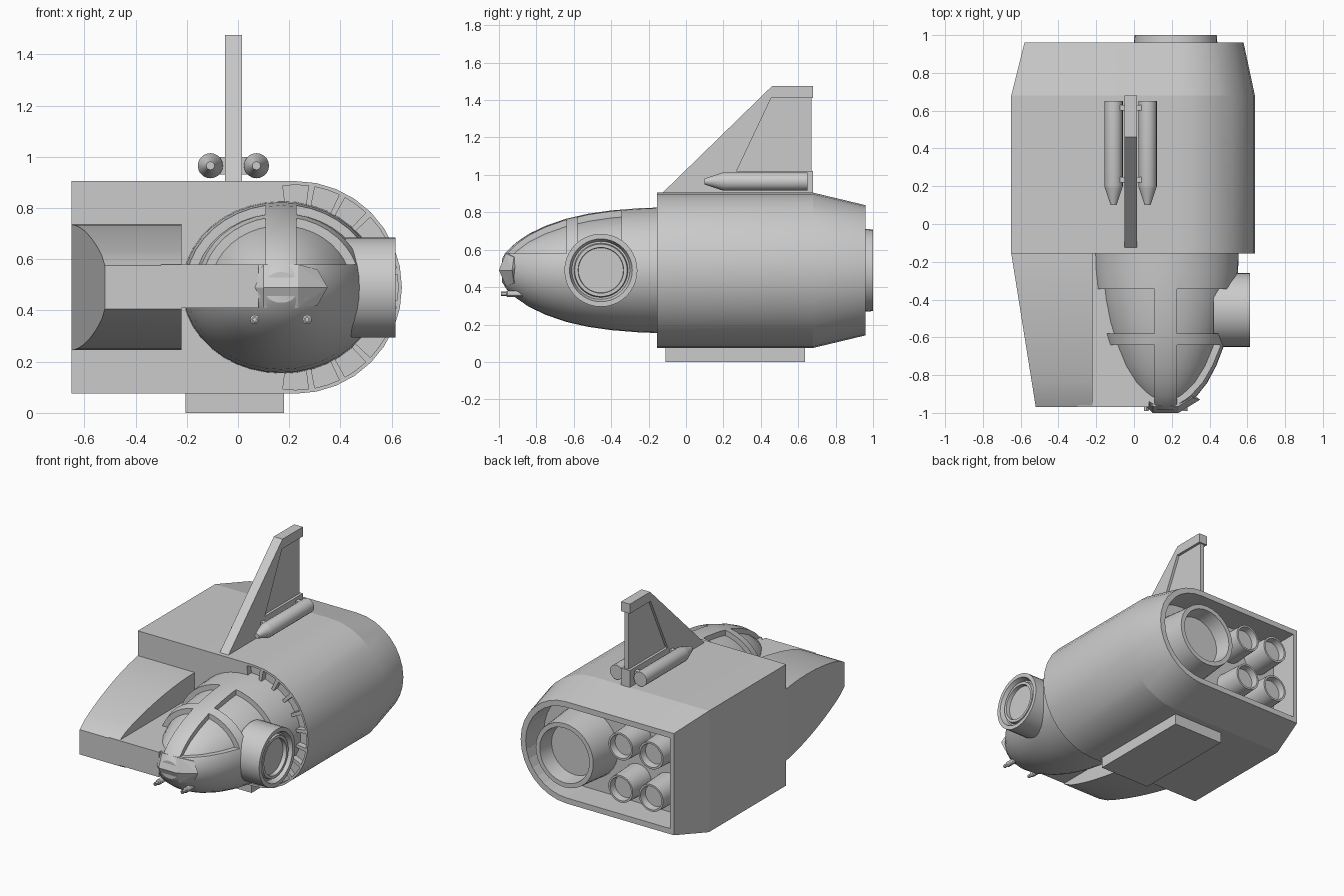
import bpy, bmesh, math
from mathutils import Vector

if "Cube" in bpy.data.objects:
    bpy.data.objects.remove(bpy.data.objects["Cube"])


def loft(name, rings, angle=30, smooth=True):
    """Skin a list of equal-length point rings and cap both ends."""
    bm = bmesh.new()
    vs = [[bm.verts.new(p) for p in ring] for ring in rings]
    n = len(rings[0])
    for a, b in zip(vs, vs[1:]):
        for i in range(n):
            j = (i + 1) % n
            bm.faces.new((a[i], a[j], b[j], b[i]))
    bm.faces.new(vs[0])
    bm.faces.new(vs[-1][::-1])
    return finish(name, bm, angle, smooth)


def finish(name, bm, angle=30, smooth=True):
    bmesh.ops.recalc_face_normals(bm, faces=bm.faces[:])
    me = bpy.data.meshes.new(name)
    bm.to_mesh(me)
    bm.free()
    if smooth:
        for p in me.polygons:
            p.use_smooth = True
        me.set_sharp_from_angle(angle=math.radians(angle))
    ob = bpy.data.objects.new(name, me)
    bpy.context.collection.objects.link(ob)
    return ob


def add_box(bm, x0, x1, y0, y1, z0, z1):
    geo = bmesh.ops.create_cube(bm, size=1)
    for v in geo['verts']:
        v.co = Vector((x0 + (v.co.x + .5) * (x1 - x0), y0 + (v.co.y + .5) * (y1 - y0),
                       z0 + (v.co.z + .5) * (z1 - z0)))


def boxes(name, *dims):
    bm = bmesh.new()
    for d in dims:
        add_box(bm, *d)
    return finish(name, bm, smooth=False)


def plate(name, profile, x0, x1):
    """Extrude a (y, z) outline between two x positions."""
    return loft(name, [[(x, y, z) for y, z in profile] for x in (x0, x1)], smooth=False)


def lathe(name, profile, c, axis='y', n=32):
    """Revolve (radius, distance) pairs around the y or x axis through c."""
    rings = []
    for r, d in profile:
        ring = []
        for i in range(n):
            a = 2 * math.pi * i / n
            u, w = r * math.cos(a), r * math.sin(a)
            ring.append((c[0] + u, d, c[1] + w) if axis == 'y' else (d, c[0] + u, c[1] + w))
        rings.append(ring)
    return loft(name, rings)


def cut(ob, cutter):
    mod = ob.modifiers.new("cut", 'BOOLEAN')
    mod.operation, mod.solver, mod.object = 'DIFFERENCE', 'EXACT', cutter
    bpy.context.view_layer.objects.active = ob
    bpy.ops.object.modifier_apply(modifier=mod.name)
    bpy.data.objects.remove(cutter)


def section(y, left, cx, r):
    """D-shaped hull section: half round on the right, square on the left."""
    arc = [math.radians(-90 + 180 * i / 16) for i in range(17)]
    pts = [(cx + r * math.cos(a), y, ZC + r * math.sin(a)) for a in arc]
    return pts + [(left, y, ZC + r), (left, y, ZC - r)]


ZC = .49

# Main hull with a tapered, hollow stern
hull = loft("hull", [section(-.155, -.65, .225, .415), section(.68, -.65, .225, .415),
                     section(.96, -.58, .232, .348)], angle=12.5)
cut(hull, loft("stern_cutter", [section(.76, -.55, .232, .31), section(1.1, -.55, .232, .31)],
               smooth=False))

# Ribbed collar: pockets cut into the hull front around the cockpit
bm = bmesh.new()
count, span = 11, 198
for k in range(count):
    a0 = -span / 2 + k * span / count + 1.8
    a1 = a0 + span / count - 3.6
    loop = []
    for r, order in ((.40, (0, .5, 1)), (.30, (1, .5, 0))):
        for t in order:
            a = math.radians(a0 + (a1 - a0) * t)
            loop.append((.225 + r * math.cos(a), ZC + r * math.sin(a)))
    front = [bm.verts.new((x, -.2, z)) for x, z in loop]
    back = [bm.verts.new((x, -.115, z)) for x, z in loop]
    bm.faces.new(front)
    bm.faces.new(back[::-1])
    for i in range(6):
        j = (i + 1) % 6
        bm.faces.new((front[i], front[j], back[j], back[i]))
cut(hull, finish("collar_cutter", bm, smooth=False))

# Cockpit pod: outer shell with four window openings, glass inside
POD = [(-.10, .388, .337), (-.25, .383, .332), (-.4, .367, .32), (-.52, .345, .303),
       (-.64, .31, .276), (-.75, .268, .238), (-.84, .22, .195), (-.91, .165, .147),
       (-.96, .115, .1), (-.985, .07, .06)]


def pod(name, inset, rows):
    return loft(name, [[(.168 + (rx - inset) * math.cos(2 * math.pi * i / 40), y,
                         ZC + (rz - inset) * math.sin(2 * math.pi * i / 40)) for i in range(40)]
                       for y, rx, rz in rows])


shell = pod("cockpit_shell", 0, POD)
cut(shell, boxes("window_cutter", *[(x0, x1, y0, y1, .58, 1)
                                    for x0, x1 in ((-.4, .108), (.228, .8))
                                    for y0, y1 in ((-.58, -.345), (-1.1, -.64))]))
pod("cockpit_glass", .035, POD[:-1])

# Faceted nose cap
bm = bmesh.new()
for p in [(.02, -.93, .49), (.35, -.93, .49), (.10, -.965, .58), (.235, -.965, .58),
          (.10, -.965, .41), (.235, -.965, .41), (.10, -1, .49), (.235, -1, .49),
          (.31, -.92, .56), (.31, -.92, .42), (.10, -.85, .58), (.235, -.85, .58),
          (.17, -.85, .41)]:
    bm.verts.new(p)
hull_geo = bmesh.ops.convex_hull(bm, input=bm.verts[:])
finish("nose_cap", bm, smooth=False)

# Twin nose guns
for side, x in (("left", .065), ("right", .27)):
    lathe("nose_gun_" + side, [(.018, -.86), (.018, -.955), (.012, -.96), (.012, -.99),
                               (.006, -.99), (.006, -.97)], (x, .365), n=12)

# Round side port
lathe("side_port", [(.195, .42), (.195, .615), (.168, .615), (.155, .58), (.145, .58),
                    (.14, .602), (.122, .602), (.12, .575)], (-.455, ZC), axis='x', n=40)

# Left sponson: top and bottom curve toward the front, outer side tapers inward
rings = []
for i in range(13):
    t = i / 12
    y = -.155 - .815 * t
    h = .085 + .16 * math.sqrt(max(0, 1 - t ** 1.8)) * .35 + .16 * (1 - t ** 1.8) * .65
    left = -.65 + .13 * t
    rings.append([(left, y, ZC + h), (-.22, y, ZC + h), (-.22, y, ZC - h), (left, y, ZC - h)])
loft("sponson", rings)
boxes("sponson_bridge", (-.3, .08, -.97, -.14, .41, .58))

# Tail fin: thick frame with a thin inset panel
FX = -.018
plate("fin_frame", [(-.13, .9), (.46, 1.475), (.68, 1.475), (.68, 1.41), (.455, 1.41),
                    (.27, 1.02), (.68, 1.02), (.68, .9)], FX - .033, FX + .033)
plate("fin_panel", [(.25, 1.0), (.45, 1.42), (.67, 1.42), (.67, 1.0)], FX - .015, FX + .015)

# Missiles on both sides of the fin with their pylons
for side, s in (("left", -1), ("right", 1)):
    x = FX + s * .09
    lathe("missile_" + side, [(.016, .10), (.046, .19), (.049, .2), (.049, .65)], (x, .965), n=20)
    a, b = sorted((FX, x))
    boxes("missile_pylons_" + side, (a, b, .22, .25, .93, 1.0), (a, b, .6, .63, .93, 1.0))


# Engine nozzles
def nozzle(name, x, z, r, base, end):
    lathe(name, [(r * 1.1, base), (r, end), (r * .86, end), (r * .8, end - r * .5)], (x, z))


nozzle("main_engine", .22, ZC, .218, .74, 1.0)
for i, x in enumerate((-.17, -.40)):
    for j, z in enumerate((.345, .635)):
        nozzle(f"small_engine_{i}{j}", x, z, .092, .74, .95)

# Landing skid
boxes("landing_skid", (-.205, .18, -.11, .635, 0, .1))
